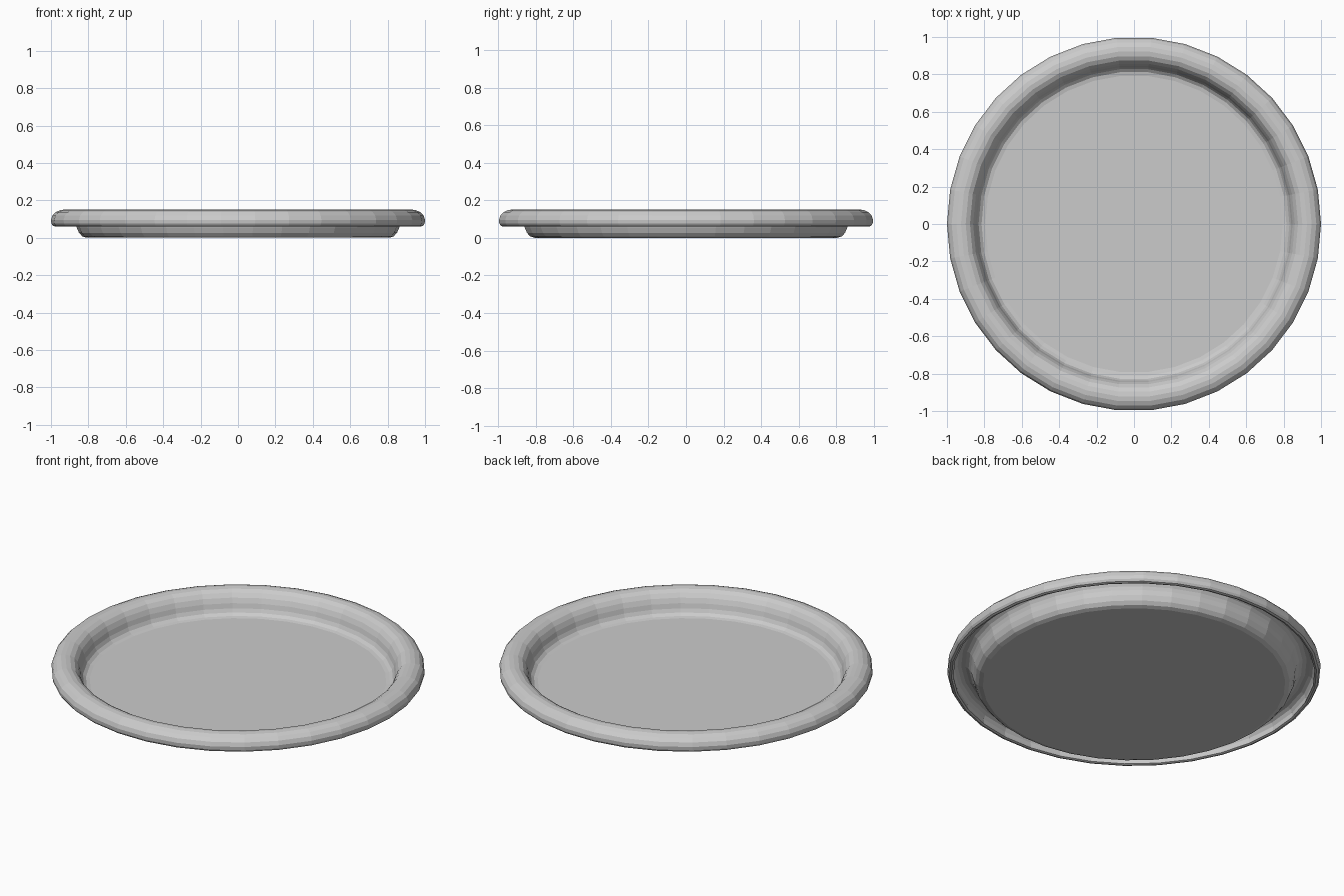
import bpy, bmesh, math

if "Cube" in bpy.data.objects:
    bpy.data.objects.remove(bpy.data.objects["Cube"])

SEGMENTS = 34

# Half section (radius, height): inner floor edge, up the wall, over the rim,
# round the lip, back along the hollow underside, down to the base
PROFILE = [
    (0.795, 0.021), (0.815, 0.025), (0.831, 0.038), (0.841, 0.058),
    (0.848, 0.085), (0.860, 0.112), (0.877, 0.134), (0.900, 0.147),
    (0.925, 0.151), (0.950, 0.148), (0.975, 0.137), (0.992, 0.119),
    (1.000, 0.096), (0.998, 0.076), (0.990, 0.064), (0.978, 0.060),
    (0.967, 0.064), (0.970, 0.080), (0.972, 0.098), (0.962, 0.117),
    (0.945, 0.127), (0.925, 0.130), (0.903, 0.126), (0.886, 0.115),
    (0.875, 0.099), (0.868, 0.080), (0.862, 0.054), (0.850, 0.026),
    (0.833, 0.008), (0.810, 0.000),
]


def lathe(name, profile, segments):
    """Turn a profile about z and close both ends with flat discs."""
    bm = bmesh.new()
    rings = []
    for r, z in profile:
        rings.append([bm.verts.new((r * math.cos(2 * math.pi * i / segments),
                                    r * math.sin(2 * math.pi * i / segments), z))
                      for i in range(segments)])
    for a, b in zip(rings, rings[1:]):
        for i in range(segments):
            j = (i + 1) % segments
            bm.faces.new((a[i], a[j], b[j], b[i]))
    bm.faces.new(rings[0])      # upper face of the floor
    bm.faces.new(rings[-1])     # underside of the floor
    bmesh.ops.recalc_face_normals(bm, faces=bm.faces)
    mesh = bpy.data.meshes.new(name)
    bm.to_mesh(mesh)
    bm.free()
    obj = bpy.data.objects.new(name, mesh)
    bpy.context.collection.objects.link(obj)
    return obj


# Round plate with rolled rim
lathe("plate", PROFILE, SEGMENTS)
